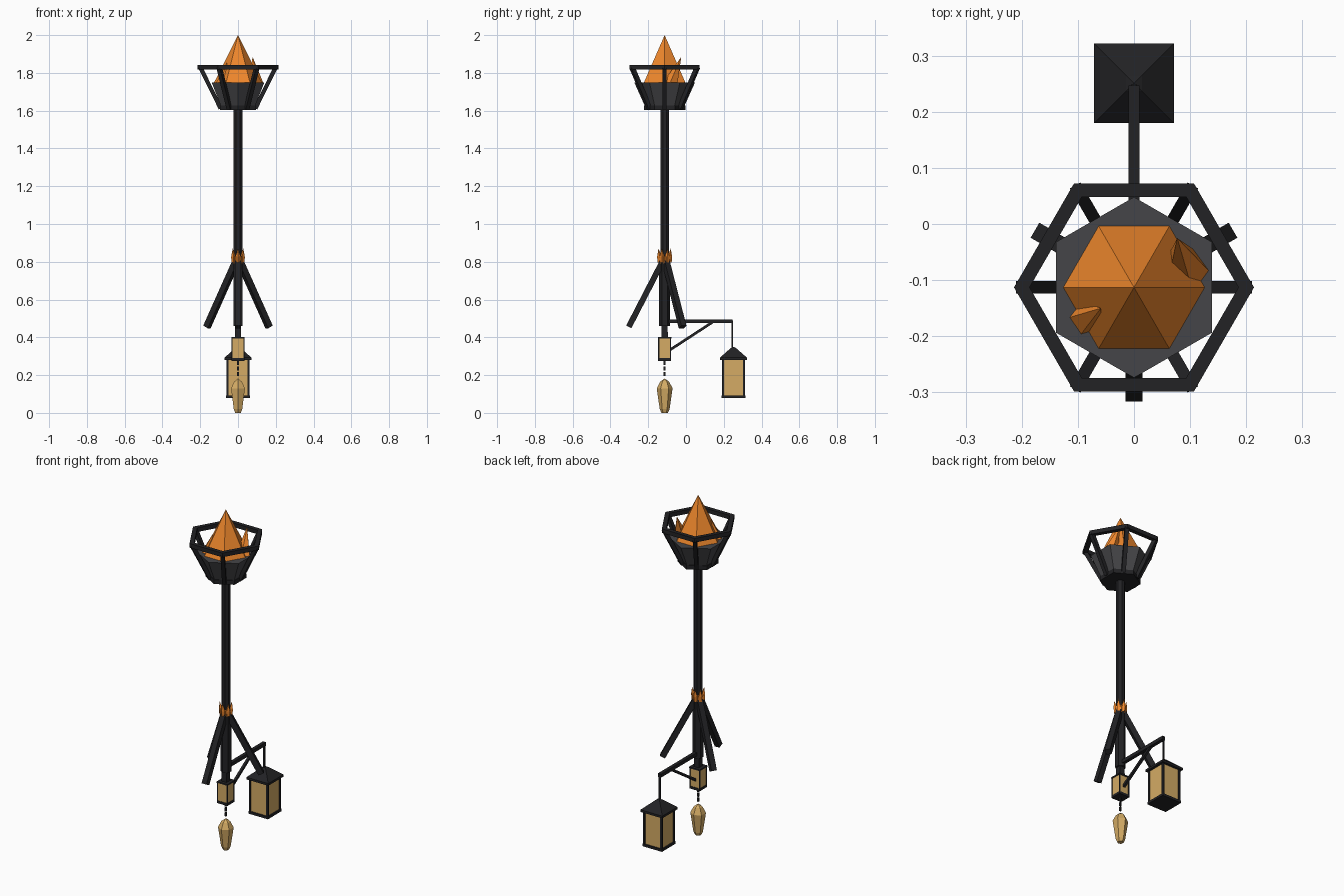
import bpy, math
from mathutils import Vector, Matrix

if "Cube" in bpy.data.objects:
    bpy.data.objects.remove(bpy.data.objects["Cube"])

Y0 = -0.113  # axis of the torch
def mat(name, c):
    m = bpy.data.materials.new(name)
    m.diffuse_color = (*c, 1)
    m.use_nodes = True
    m.node_tree.nodes["Principled BSDF"].inputs["Base Color"].default_value = m.diffuse_color
    return m
IRON = mat("iron", (0.016, 0.016, 0.018))
STEEL = mat("steel", (0.06, 0.06, 0.065))
FIRE = mat("fire", (0.85, 0.24, 0.025))
GLASS = mat("amber_glass", (0.66, 0.41, 0.13))

def loft(name, rings, n, m, at=(0, Y0, 0), rot=0.0, tip=None):
    """Stack of n-sided rings (radius, z), optionally closed by a tip point."""
    v, f = [], []
    for r, z in rings:
        for i in range(n):
            a = rot + 2 * math.pi * i / n
            v.append((r * math.cos(a), r * math.sin(a), z))
    for k in range(len(rings) - 1):
        for i in range(n):
            j = (i + 1) % n
            f.append((k*n + i, k*n + j, k*n + n + j, k*n + n + i))
    f.append(tuple(reversed(range(n))))
    t = (len(rings) - 1) * n
    if tip:
        v.append(tip)
        f += [(t + i, t + (i + 1) % n, len(v) - 1) for i in range(n)]
    else:
        f.append(tuple(range(t, t + n)))
    me = bpy.data.meshes.new(name)
    me.from_pydata(v, [], f)
    me.materials.append(m)
    o = bpy.data.objects.new(name, me)
    bpy.context.collection.objects.link(o)
    o.location = at
    return o

def bar(name, a, b, w, m=IRON, n=4):
    """Straight bar of width w from a to b."""
    a, b = Vector(a), Vector(b)
    d = b - a
    r = w / 2 / math.cos(math.pi / n)
    o = loft(name, [(r, 0), (r, d.length)], n, m, (0, 0, 0), math.pi / n)
    z = d.normalized()
    up = Vector((0, 0, 1)) if abs(z.z) < 0.999 else Vector((0, 1, 0))
    x = up.cross(z).normalized()
    y = z.cross(x)
    o.matrix_world = Matrix.Translation(a) @ Matrix((x, y, z)).transposed().to_4x4()
    return o

def box(name, h, z0, z1, m, x=0, y=Y0):
    q = h * math.sqrt(2)
    return loft(name, [(q, z0), (q, z1)], 4, m, (x, y, 0), math.pi / 4)

def polar(r, deg, z):
    a = math.radians(deg)
    return Vector((r * math.cos(a), Y0 + r * math.sin(a), z))

# pole with collar and lower sleeve
loft("pole", [(0.025, 0.46), (0.025, 1.62)], 8, IRON, rot=math.pi / 8)
loft("pole_sleeve", [(0.029, 0.46), (0.029, 0.8)], 6, IRON, rot=math.pi / 6)
loft("bowl_collar", [(0.11, 1.603), (0.11, 1.628)], 6, IRON, rot=math.pi / 6)

# fire bowl
loft("bowl", [(0.105, 1.625), (0.161, 1.75)], 6, STEEL, rot=math.pi / 6)

# cage: hexagonal ring and struts
ring = [polar(0.2, 60 * i, 1.83) for i in range(6)]
for i in range(6):
    a, b = ring[i], ring[(i + 1) % 6]
    e = (b - a).normalized() * 0.007
    bar("cage_ring_bar", a - e, b + e, 0.024)
    bar("cage_strut", polar(0.092, 60 * i, 1.612), ring[i], 0.022)

# flames
loft("main_flame", [(0.126, 1.75)], 6, FIRE, tip=(0, 0, 0.25 + 1.75))
loft("side_flame_right", [(0.042, 0)], 5, FIRE, (0.093, -0.085, 1.745), tip=(-0.016, 0.06, 0.14))
loft("side_flame_left", [(0.032, 0)], 5, FIRE, (-0.085, -0.168, 1.745), 0.6, tip=(0.026, 0.018, 0.11))

# three splayed legs
for d in (30, 150, 270):
    bar("splayed_leg", polar(0.012, d, 0.8), polar(0.19, d, 0.455), 0.031)

# crown of small flames around the joint
loft("flame_band", [(0.028, 0.79), (0.034, 0.83)], 6, FIRE)
for i in range(6):
    p = polar(0.027, 60 * i + 30, 0.795)
    loft("flame_tooth", [(0.01, 0), (0.013, 0.03)], 4, FIRE, p, tip=((p.x) * 0.2, (p.y - Y0) * 0.2, 0.075))

# lantern at the foot of the pole, with chain and crystal pendant
def lantern(name, y, h, z0, z1, post, plate):
    box(name + "_glass", h, z0, z1, GLASS, y=y)
    box(name + "_base", h + plate, z0 - 0.014, z0, IRON, y=y)
    for sx in (-1, 1):
        for sy in (-1, 1):
            box(name + "_post", post, z0, z1, IRON, sx * h, y + sy * h)

lantern("small_lantern", Y0, 0.031, 0.29, 0.395, 0.003, 0.003)
box("small_lantern_rim", 0.035, 0.395, 0.403, IRON)
loft("small_lantern_neck", [(0.024, 0.4), (0.022, 0.47)], 4, IRON, rot=math.pi / 4)
for k in range(3):
    box("chain_link", 0.005, 0.195 + 0.029 * k, 0.217 + 0.029 * k, IRON)
loft("crystal_pendant", [(0.017, 0), (0.026, 0.02), (0.042, 0.13), (0.024, 0.165)], 6, GLASS,
     rot=math.pi / 6, tip=(0, 0, 0.182))

# side bracket
YL = 0.251
bar("bracket_arm", (0, Y0, 0.485), (0, YL - 0.004, 0.485), 0.02)
bar("bracket_brace", (0, -0.09, 0.33), (0, 0.14, 0.48), 0.014)
bar("hanger_rod", (0, YL - 0.006, 0.49), (0, YL - 0.006, 0.34), 0.009)

# hanging lantern
lantern("hanging_lantern", YL, 0.056, 0.092, 0.285, 0.0055, 0.008)
q = math.sqrt(2)
loft("hanging_lantern_roof", [(0.071 * q, 0.28), (0.071 * q, 0.293), (0.014 * q, 0.343)], 4, IRON,
     (0, YL, 0), math.pi / 4, tip=(0, 0, 0.35))
